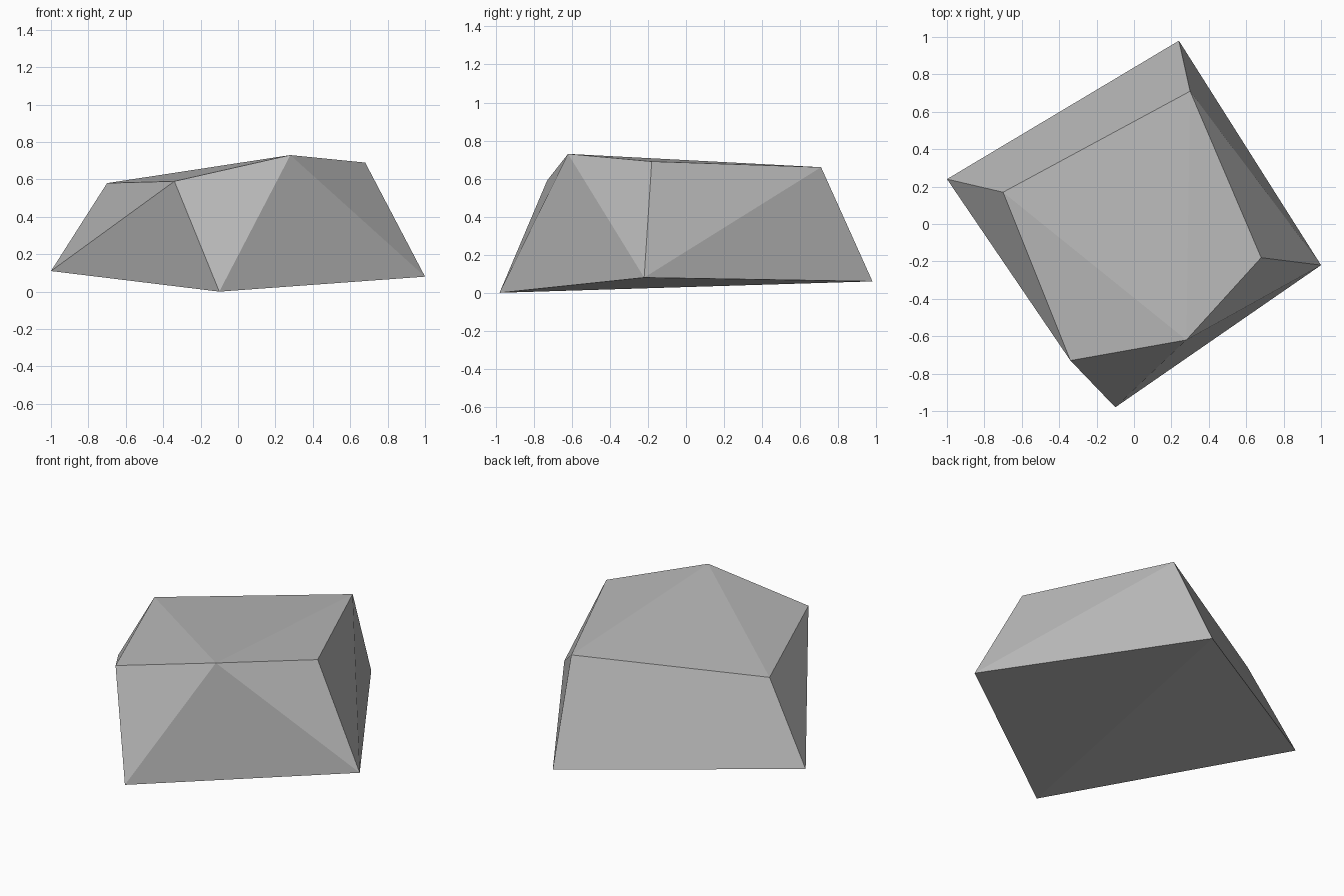
import bpy
import bmesh

cube = bpy.data.objects.get("Cube")
if cube:
    bpy.data.objects.remove(cube, do_unlink=True)

# Plain grey stone colour
stone = bpy.data.materials.new("stone_grey")
stone.use_nodes = True
grey = (0.48, 0.48, 0.48, 1)
stone.diffuse_color = grey
bsdf = next(n for n in stone.node_tree.nodes if n.type == "BSDF_PRINCIPLED")
bsdf.inputs["Base Color"].default_value = grey
bsdf.inputs["Roughness"].default_value = 0.9

# Corners of the wide foot and the narrower crown of the boulder
foot = [(-1, 0.24, 0.11), (-0.1, -0.98, 0), (1, -0.22, 0.08), (0.24, 0.98, 0.06)]
crown = [(-0.7, 0.17, 0.58), (-0.34, -0.73, 0.59), (0.28, -0.62, 0.73),
         (0.68, -0.18, 0.69), (0.3, 0.71, 0.66)]

# The faceted boulder is the hull wrapped round both outlines
bm = bmesh.new()
for corner in foot + crown:
    bm.verts.new(corner)
bmesh.ops.convex_hull(bm, input=list(bm.verts))
bmesh.ops.recalc_face_normals(bm, faces=list(bm.faces))
mesh = bpy.data.meshes.new("boulder")
bm.to_mesh(mesh)
bm.free()
mesh.materials.append(stone)
boulder = bpy.data.objects.new("boulder", mesh)
bpy.context.collection.objects.link(boulder)
